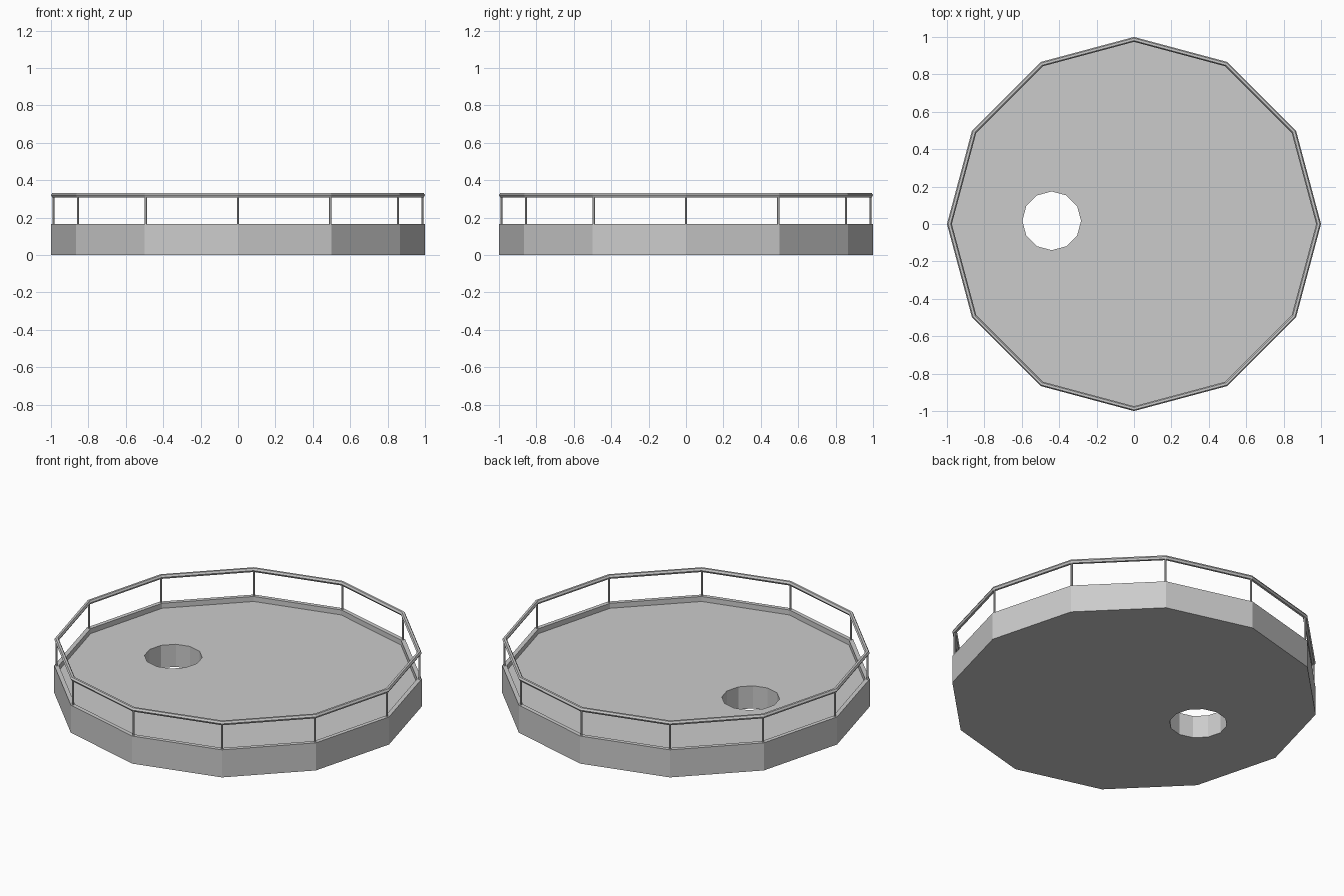
import bpy, bmesh
from math import cos, sin, pi

if "Cube" in bpy.data.objects:
    bpy.data.objects.remove(bpy.data.objects["Cube"])

N = 12
RIM_TOP, FLOOR = 0.165, 0.135
RAIL_R, RAIL_Z, TUBE = 0.987, 0.32, 0.013


def lathe(name, profile, closed, sides=N):
    """Revolve (radius, z) points; an open profile is capped at both ends."""
    bm = bmesh.new()
    rings = [[bm.verts.new((r * cos(2 * pi * i / sides), r * sin(2 * pi * i / sides), z))
              for i in range(sides)] for r, z in profile]
    for a, b in zip(rings, rings[1:] + ([rings[0]] if closed else [])):
        for i in range(sides):
            j = (i + 1) % sides
            bm.faces.new((a[i], a[j], b[j], b[i]))
    if not closed:
        bm.faces.new(rings[0])
        bm.faces.new(rings[-1])
    bmesh.ops.recalc_face_normals(bm, faces=bm.faces)
    mesh = bpy.data.meshes.new(name)
    bm.to_mesh(mesh)
    bm.free()
    ob = bpy.data.objects.new(name, mesh)
    bpy.context.collection.objects.link(ob)
    return ob


# round deck with a low raised lip
deck = lathe("deck", [(1, 0), (1, RIM_TOP), (0.975, RIM_TOP), (0.975, FLOOR)], False)

# hatch opening cut through the deck
cutter = lathe("hatch_cutter", [(0.157, -0.2), (0.157, 0.5)], False)
cutter.location = (-0.44, 0.017, 0)
cutter.hide_render = True
mod = deck.modifiers.new("hatch", 'BOOLEAN')
mod.operation = 'DIFFERENCE'
mod.solver = 'EXACT'
mod.object = cutter
bpy.context.view_layer.objects.active = deck
deck.select_set(True)
bpy.ops.object.modifier_apply(modifier=mod.name)
bpy.data.objects.remove(cutter)

# handrail: six-sided tube running round the deck
lathe("handrail", [(RAIL_R + TUBE * cos(k * pi / 3), RAIL_Z + TUBE * sin(k * pi / 3))
                   for k in range(6)], True)

# railing posts at the deck corners
for i in range(N):
    a = 2 * pi * i / N
    post = lathe(f"post_{i + 1}", [(0.006, RIM_TOP - 0.005), (0.006, RAIL_Z)], False, 6)
    post.location = (RAIL_R * cos(a), RAIL_R * sin(a), 0)
    post.rotation_euler.z = a
